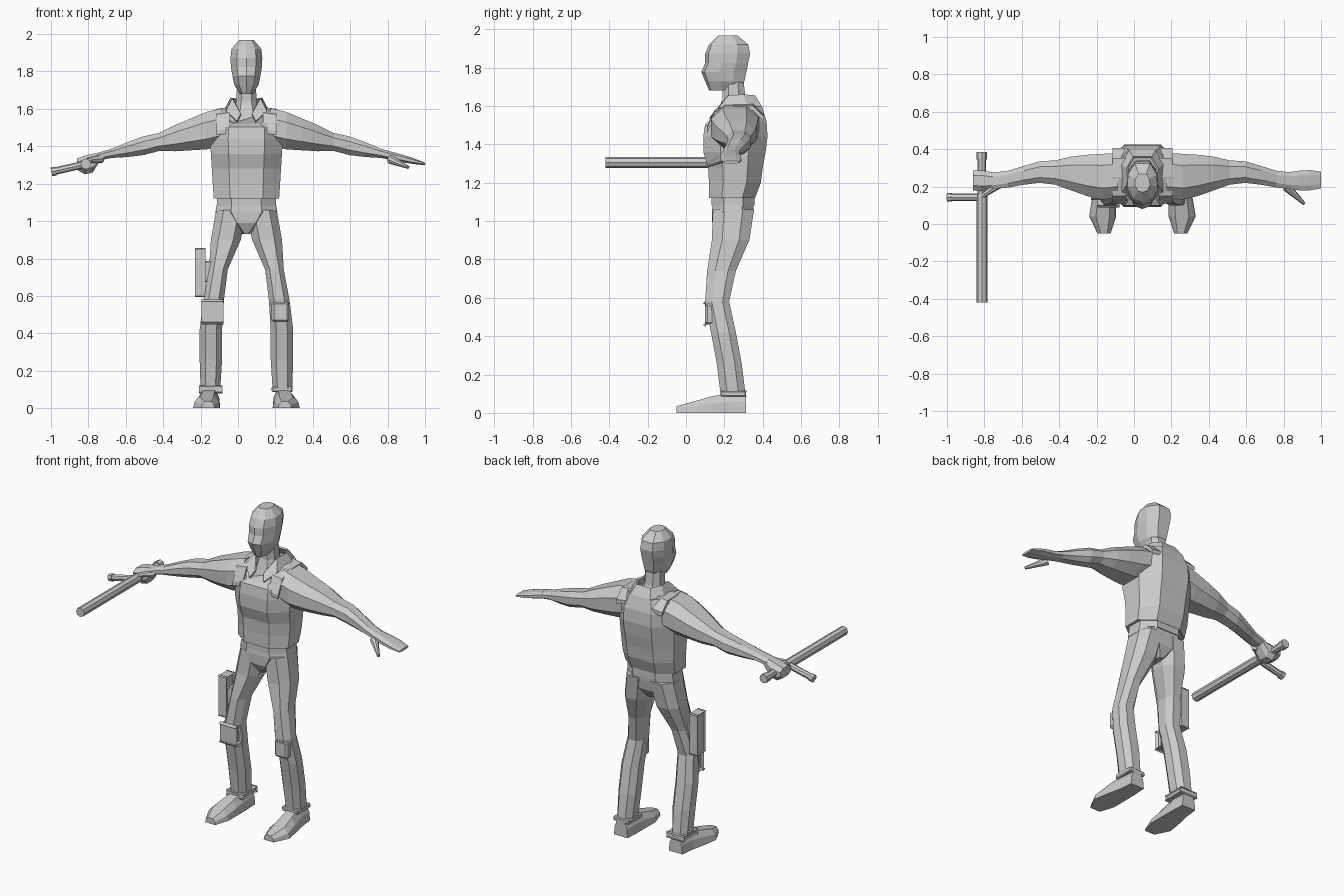
import bpy, bmesh
from mathutils import Vector

old_cube = bpy.data.objects.get("Cube")
if old_cube:
    bpy.data.objects.remove(old_cube)

BODY_X = 0.045  # symmetry plane of the body
tone = (0.6, 0.6, 0.6, 1)
grey = bpy.data.materials.new("matte grey")
grey.use_nodes = True
grey.diffuse_color = tone
grey.node_tree.nodes["Principled BSDF"].inputs["Base Color"].default_value = tone

# Half cross-sections, mirrored into full outlines
def outline(half):
    return half + [(-u, v) for u, v in reversed(half) if u]

OCTAGON = outline([(.5, -1), (1, -.45), (1, .45), (.5, 1)])
SKULL = outline([(0, -1), (.6, -.86), (1, -.25), (.95, .4), (.5, .95)])
SHOE = outline([(1, -1), (.9, .1), (.5, 1)])


def finish(name, bm):
    bmesh.ops.recalc_face_normals(bm, faces=bm.faces[:])
    mesh = bpy.data.meshes.new(name)
    bm.to_mesh(mesh)
    bm.free()
    mesh.materials.append(grey)
    part = bpy.data.objects.new(name, mesh)
    bpy.context.collection.objects.link(part)
    return part


def skin(name, rings, closed=True):
    """Bridge successive rings of points and cap the ends of closed ones."""
    bm = bmesh.new()
    loops = [[bm.verts.new(point) for point in ring] for ring in rings]
    count = len(loops[0])
    for first, second in zip(loops, loops[1:]):
        for i in range(count if closed else count - 1):
            j = (i + 1) % count
            bm.faces.new((first[i], first[j], second[j], second[i]))
    if closed:
        bm.faces.new(loops[0])
        bm.faces.new(loops[-1])
    return finish(name, bm)


def loft(name, axis, start, step, rows, shape=OCTAGON, side=1):
    """Evenly spaced sections along an axis; each row bounds a section: low, high, low, high."""
    rings = []
    for i, (a_low, a_high, b_low, b_high) in enumerate(rows):
        ring = []
        for u, v in shape:
            point = [a_low + (u + 1) / 2 * (a_high - a_low),
                     b_low + (v + 1) / 2 * (b_high - b_low)]
            point.insert("xyz".index(axis), start + i * step)
            point[0] = BODY_X + side * point[0]
            ring.append(point)
        rings.append(ring)
    return skin(name, rings)


def column(name, start, step, rows, shape=OCTAGON):
    """Upright symmetric loft; each row: half width, front, back."""
    return loft(name, "z", start, step, [(-w, w, front, back) for w, front, back in rows], shape)


def rod(name, a, b, radius, taper=1):
    a, b = Vector(a), Vector(b)
    bm = bmesh.new()
    bmesh.ops.create_cone(bm, cap_ends=True, segments=8, radius1=radius,
                          radius2=radius * taper, depth=(b - a).length)
    turn = (b - a).to_track_quat('Z', 'Y').to_matrix().to_4x4()
    turn.translation = (a + b) / 2
    bm.transform(turn)
    return finish(name, bm)


def box(name, low, high, side=1, bevel=.006):
    bm = bmesh.new()
    bmesh.ops.create_cube(bm, size=1)
    for v in bm.verts:
        v.co = [(l + h) / 2 + c * (h - l) for l, h, c in zip(low, high, v.co)]
        v.co.x = BODY_X + side * v.co.x
    bmesh.ops.bevel(bm, geom=bm.edges[:], offset=bevel, segments=1, affect='EDGES')
    return finish(name, bm)


def arm_line(offset):
    """Height of the sloping arm axis at a distance from the body."""
    return 1.535 - .24 * offset


def arm_rows(start, step, sizes):
    """Arm sections around the sloping axis; each size: half height, front, back."""
    rows = []
    for i, (half, front, back) in enumerate(sizes):
        height = arm_line(start + i * step)
        rows.append((front, back, height - half, height + half))
    return rows


# Head and neck
column("head", 1.68, .048, [
    (.035, .12, .28), (.065, .1, .31), (.075, .08, .32), (.083, .1, .33),
    (.085, .1, .34), (.08, .12, .33), (.04, .17, .27)], SKULL)
column("neck", 1.55, .09, [(.08, .16, .36), (.055, .19, .31), (.05, .19, .3)])

# Folded collar, open at the throat
fold = [(.03, .15, 1.575), (.075, .22, 1.655), (.085, .3, 1.66), (.05, .36, 1.655)]
hem = [(.05, .12, 1.535), (.11, .17, 1.59), (.115, .32, 1.6), (.07, .395, 1.6)]
collar = skin("collar", [[(BODY_X + x, y, z) for x, y, z in edge] +
                         [(BODY_X - x, y, z) for x, y, z in reversed(edge)]
                         for edge in (fold, hem)], closed=False)
collar.modifiers.new("thickness", 'SOLIDIFY').thickness = .012

# Shirt yoke under a padded vest whose front neckline sits lower
column("shirt", 1.4, .09, [(.17, .14, .39), (.17, .14, .4), (.1, .17, .37)])
vest = column("vest", 1.12, .08, [
    (.175, .12, .36), (.18, .12, .39), (.185, .115, .4), (.19, .09, .415),
    (.195, .09, .425), (.19, .1, .42), (.15, .13, .395)])
for v in vest.data.vertices:
    if v.co.z > 1.5 and v.co.y < .2:
        v.co.z = 1.5 + (v.co.z - 1.5) * .2

# Belt and seat of the trousers
column("belt", 1.08, .045, [(.158, .134, .358)] * 2)
column("pelvis", .93, .06, [(.02, .17, .3), (.1, .137, .34), (.165, .135, .35), (.155, .14, .355)])

for side, label in ((1, "left"), (-1, "right")):
    # Vest strap over the shoulder
    path = [(.11, 1.49), (.15, 1.575), (.25, 1.605), (.35, 1.605), (.405, 1.55)]
    skin(label + "_shoulder_strap", [
        [(BODY_X + side * x, y, z + rise) for x, rise in
         ((.09, -.02), (.16, -.03), (.16, -.005), (.09, .005))] for y, z in path])

    # Arm from shoulder to wrist
    loft(label + "_arm", "x", .13, .084, arm_rows(.13, .084, [
        (.1, .14, .38), (.1, .13, .375), (.085, .15, .37), (.07, .18, .36), (.048, .21, .34),
        (.05, .22, .335), (.04, .21, .31), (.025, .195, .285), (.02, .185, .275)]), side=side)

    # Trouser leg from ankle to waist, with cuff and knee pad
    loft(label + "_leg", "z", .1, .16, [
        (.14, .245, .18, .31), (.13, .25, .16, .29), (.13, .25, .13, .26), (.12, .23, .1, .225),
        (.1, .2, .11, .26), (.03, .19, .135, .33), (0, .162, .14, .355)], side=side)
    box(label + "_cuff", (.135, .18, .085), (.247, .313, .115), side)
    box(label + "_knee_pad", (.135, .1, .46), (.228, .15, .57), side, .012)

    # Shoe from toe to heel
    widths = [(.17, .24, .035), (.14, .285, .06), (.14, .27, .085), (.14, .25, .105), (.145, .24, .1)]
    loft(label + "_shoe", "y", -.05, .091, [(inner, outer, 0, height)
         for inner, outer, height in widths], SHOE, side)

# Open left hand
loft("left_hand", "x", .78, .058, arm_rows(.78, .058, [
    (.022, .19, .277), (.02, .18, .285), (.015, .18, .288), (.007, .19, .28)]))
rod("left_thumb", (.815, .2, 1.33), (.91, .108, 1.288), .025, .35)

# Right fist gripping the baton
loft("right_fist", "x", .78, .042, [
    (.185, .275, 1.325, 1.365), (.18, .28, 1.26, 1.36), (.175, .288, 1.25, 1.35),
    (.18, .285, 1.275, 1.335)], side=-1)
rod("right_thumb", (-.73, .21, 1.335), (-.81, .15, 1.325), .025, .5)


def along_baton(y):
    return (-.813, y, 1.305)


rod("baton_shaft", along_baton(-.42), along_baton(.16), .029)
rod("baton_grip", along_baton(.16), along_baton(.35), .023)
rod("baton_pommel", along_baton(.345), along_baton(.385), .028)
rod("side_handle", along_baton(.143), (-.98, .143, 1.267), .02)
rod("side_handle_knob", (-.975, .143, 1.268), (-.998, .143, 1.263), .024)

# Thigh holster and its mount
box("thigh_holster", (.225, .135, .6), (.27, .215, .85), -1)
box("holster_mount", (.18, .15, .68), (.23, .2, .78), -1)
